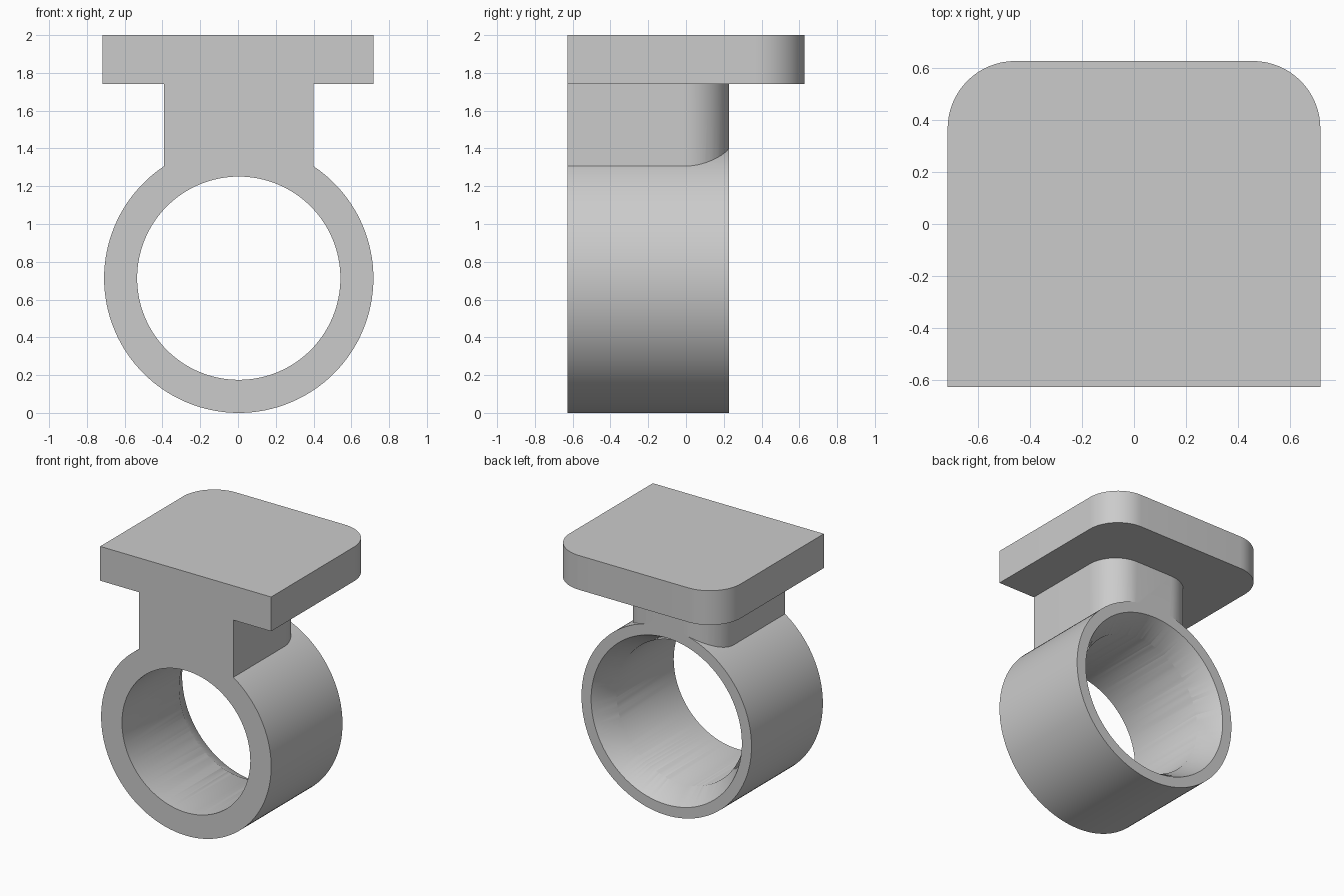
import bpy
import bmesh
import math
from mathutils import Matrix

cube = bpy.data.objects.get("Cube")
if cube:
    bpy.data.objects.remove(cube, do_unlink=True)

grey = bpy.data.materials.new("plain_grey")
grey.use_nodes = True
colour = (0.6, 0.6, 0.6, 1)
grey.diffuse_color = colour
grey.node_tree.nodes["Principled BSDF"].inputs["Base Color"].default_value = colour

FRONT, RING_BACK, PLATE_BACK = -0.627, 0.228, 0.627
RADIUS = 0.713
RING_X = 0.004
TOP, PLATE_BOTTOM = 2.0, 1.74


def make_object(name, bm):
    bmesh.ops.recalc_face_normals(bm, faces=bm.faces[:])
    mesh = bpy.data.meshes.new(name)
    bm.to_mesh(mesh)
    bm.free()
    mesh.materials.append(grey)
    obj = bpy.data.objects.new(name, mesh)
    bpy.context.collection.objects.link(obj)
    return obj


def tube_solid(name, r_front, r_back, y0, y1):
    """Solid cylinder or cone lying along y, centred on the ring axis."""
    bm = bmesh.new()
    place = (Matrix.Translation((RING_X, (y0 + y1) / 2, RADIUS))
             @ Matrix.Rotation(-math.pi / 2, 4, 'X'))
    bmesh.ops.create_cone(bm, cap_ends=True, segments=128, radius1=r_front,
                          radius2=r_back, depth=y1 - y0, matrix=place)
    return make_object(name, bm)


def rounded_slab(name, cx, half, back, r, z0, z1):
    """Block with square front corners and rounded back corners."""
    outline = [(cx - half, FRONT), (cx + half, FRONT)]
    for corner, start in ((half - r, 0), (r - half, math.pi / 2)):
        for i in range(17):
            a = start + i * math.pi / 32
            outline.append((cx + corner + r * math.cos(a), back - r + r * math.sin(a)))
    bm = bmesh.new()
    face = bm.faces.new([bm.verts.new((x, y, z0)) for x, y in outline])
    new = bmesh.ops.extrude_face_region(bm, geom=[face])["geom"]
    bmesh.ops.translate(bm, vec=(0, 0, z1 - z0),
                        verts=[v for v in new if isinstance(v, bmesh.types.BMVert)])
    return make_object(name, bm)


def combine(target, other, operation):
    mod = target.modifiers.new(operation.lower(), 'BOOLEAN')
    mod.operation = operation
    mod.solver = 'EXACT'
    mod.object = other
    bpy.context.view_layer.objects.active = target
    bpy.ops.object.modifier_apply(modifier=mod.name)
    bpy.data.objects.remove(other, do_unlink=True)


# Ring body, neck and top plate joined into one solid
mount = tube_solid("ring_mount", RADIUS, RADIUS, FRONT, RING_BACK)
neck = rounded_slab("neck", RING_X, 0.396, RING_BACK, 0.24, RADIUS, PLATE_BOTTOM + 0.1)
plate = rounded_slab("top_plate", 0, 0.717, PLATE_BACK, 0.26, PLATE_BOTTOM, TOP)
combine(neck, plate, 'UNION')
combine(mount, neck, 'UNION')

# Straight bore, then a flared mouth at the back
BORE, MOUTH, FLARE, EXTRA = 0.538, 0.632, 0.17, 0.1
slope = (MOUTH - BORE) / FLARE
bore = tube_solid("bore_cutter", BORE, BORE, FRONT - EXTRA, RING_BACK + EXTRA)
bore.hide_render = True
combine(mount, bore, 'DIFFERENCE')
flare = tube_solid("flare_cutter", BORE - slope * EXTRA, MOUTH + slope * EXTRA,
                   RING_BACK - FLARE - EXTRA, RING_BACK + EXTRA)
flare.hide_render = True
combine(mount, flare, 'DIFFERENCE')

# Smooth curved walls, crisp edges
bpy.ops.object.select_all(action='DESELECT')
mount.select_set(True)
bpy.context.view_layer.objects.active = mount
bpy.ops.object.shade_smooth_by_angle(angle=math.radians(30))
